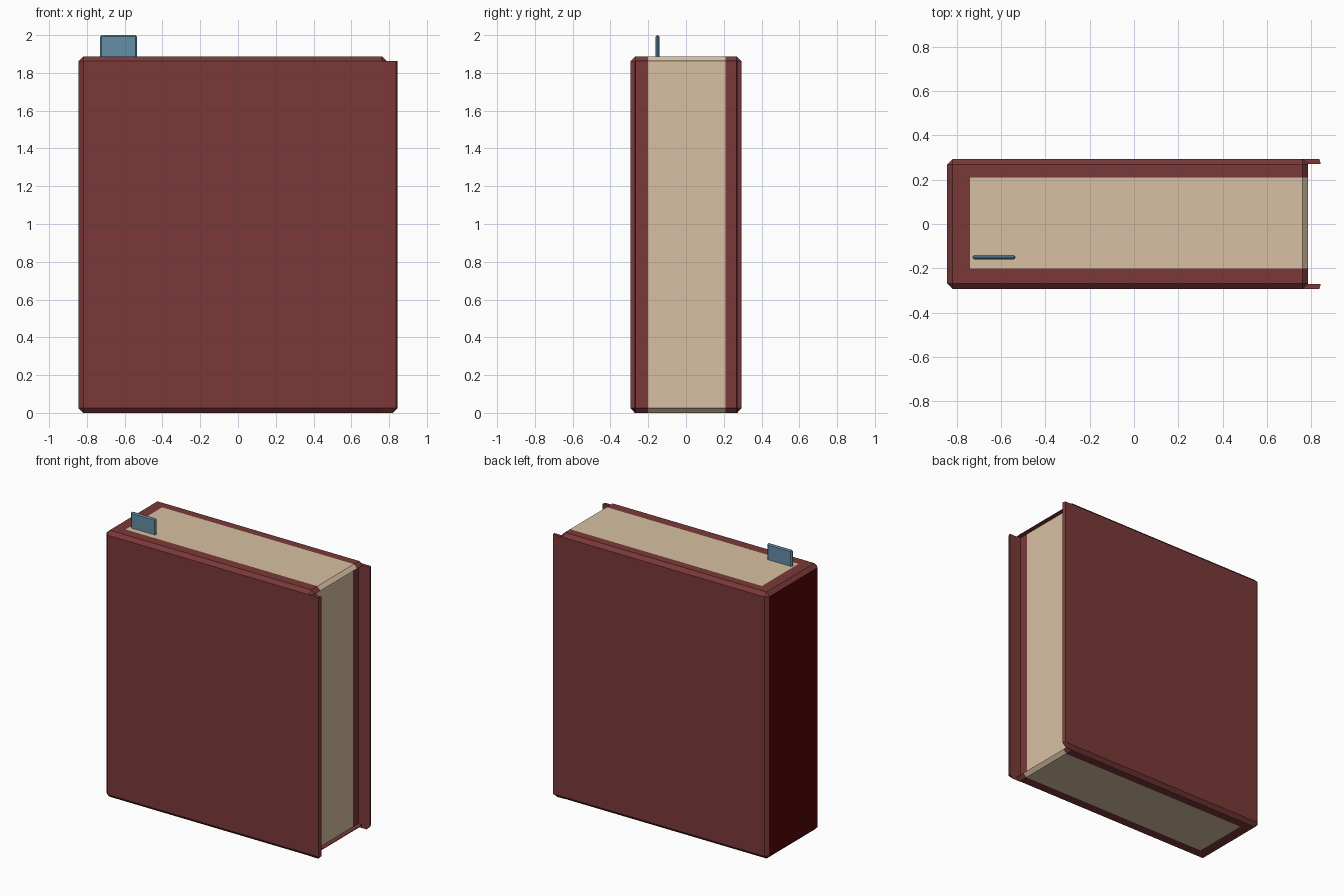
import bpy, bmesh
from mathutils import Vector

cube = bpy.data.objects.get("Cube")
if cube:
    bpy.data.objects.remove(cube, do_unlink=True)


def material(name, rgb):
    lin = [((c / 255 + 0.055) / 1.055) ** 2.4 for c in rgb]
    m = bpy.data.materials.new(name)
    m.use_nodes = True
    m.diffuse_color = (*lin, 1)
    m.node_tree.nodes["Principled BSDF"].inputs["Base Color"].default_value = (*lin, 1)
    return m


cover_red = material("cover red", (123, 57, 57))
spine_red = material("dark spine red", (84, 6, 6))
page_tan = material("page tan", (217, 192, 162))
marker_blue = material("marker blue", (100, 142, 166))


def finish(bm, name, mats):
    bmesh.ops.recalc_face_normals(bm, faces=bm.faces)
    me = bpy.data.meshes.new(name)
    bm.to_mesh(me)
    bm.free()
    for m in mats:
        me.materials.append(m)
    ob = bpy.data.objects.new(name, me)
    bpy.context.collection.objects.link(ob)


def chamfered_box(lo, hi, bevel):
    bm = bmesh.new()
    bmesh.ops.create_cube(bm, size=1)
    lo, hi = Vector(lo), Vector(hi)
    for v in bm.verts:
        v.co = Vector((lo[i] + (v.co[i] + 0.5) * (hi[i] - lo[i]) for i in range(3)))
    bmesh.ops.bevel(bm, geom=bm.edges[:], offset=bevel, segments=1, affect='EDGES')
    bm.normal_update()
    return bm


B = 0.025          # chamfer size
X, Y, TOP = 0.844, 0.293, 1.888
PAGE_X, PAGE_Y0, PAGE_Y1 = -0.742, -0.2, 0.21
FORE_EDGE = 0.787
RECESS_X = 0.755

# Book block with the fore edge sunk between the covers
bm = chamfered_box((-X, -Y, 0), (FORE_EDGE, Y, TOP), B)
fore = [f for f in bm.faces if f.normal.x > 0.9]
sunk = bmesh.ops.extrude_discrete_faces(bm, faces=fore)["faces"]
for v in sunk[0].verts:
    v.co.x = RECESS_X

# Cut along the page borders, then colour by region
for co, no in (((PAGE_X, 0, 0), (1, 0, 0)),
               ((0, PAGE_Y0, 0), (0, 1, 0)),
               ((0, PAGE_Y1, 0), (0, 1, 0))):
    bmesh.ops.bisect_plane(bm, geom=bm.verts[:] + bm.edges[:] + bm.faces[:],
                           plane_co=co, plane_no=no)
bm.normal_update()
for f in bm.faces:
    c = f.calc_center_median()
    recess_wall = c.x > RECESS_X + 0.001 and abs(f.normal.x) < 0.1
    if f.normal.x < -0.9:
        f.material_index = 1
    elif c.x > PAGE_X and PAGE_Y0 < c.y < PAGE_Y1 and not recess_wall:
        f.material_index = 2
finish(bm, "book_block", [cover_red, spine_red, page_tan])


# Cover lips: thin plates past the page edge, lightly chamfered on the outside
def cover_lip(name, side):
    x0, z1, edge = 0.76, TOP - B, X - 0.007
    inner = [(x0, 0), (X - B, 0), (X, B), (X, z1), (x0, z1)]
    outer = [(x0, B), (X - B, B), (edge, B), (edge, z1), (x0, z1)]
    bm = bmesh.new()
    a = [bm.verts.new((x, side * (Y - 0.022), z)) for x, z in inner]
    b = [bm.verts.new((x, side * Y, z)) for x, z in outer]
    bm.faces.new(a)
    bm.faces.new(b)
    for i in range(5):
        j = (i + 1) % 5
        bm.faces.new((a[i], a[j], b[j], b[i]))
    finish(bm, name, [cover_red])


cover_lip("front_cover_lip", -1)
cover_lip("back_cover_lip", 1)

# Page marker standing out of the top
bm = chamfered_box((-0.73, -0.161, 1.8), (-0.535, -0.14, 2.0), 0.008)
finish(bm, "page_marker", [marker_blue])
